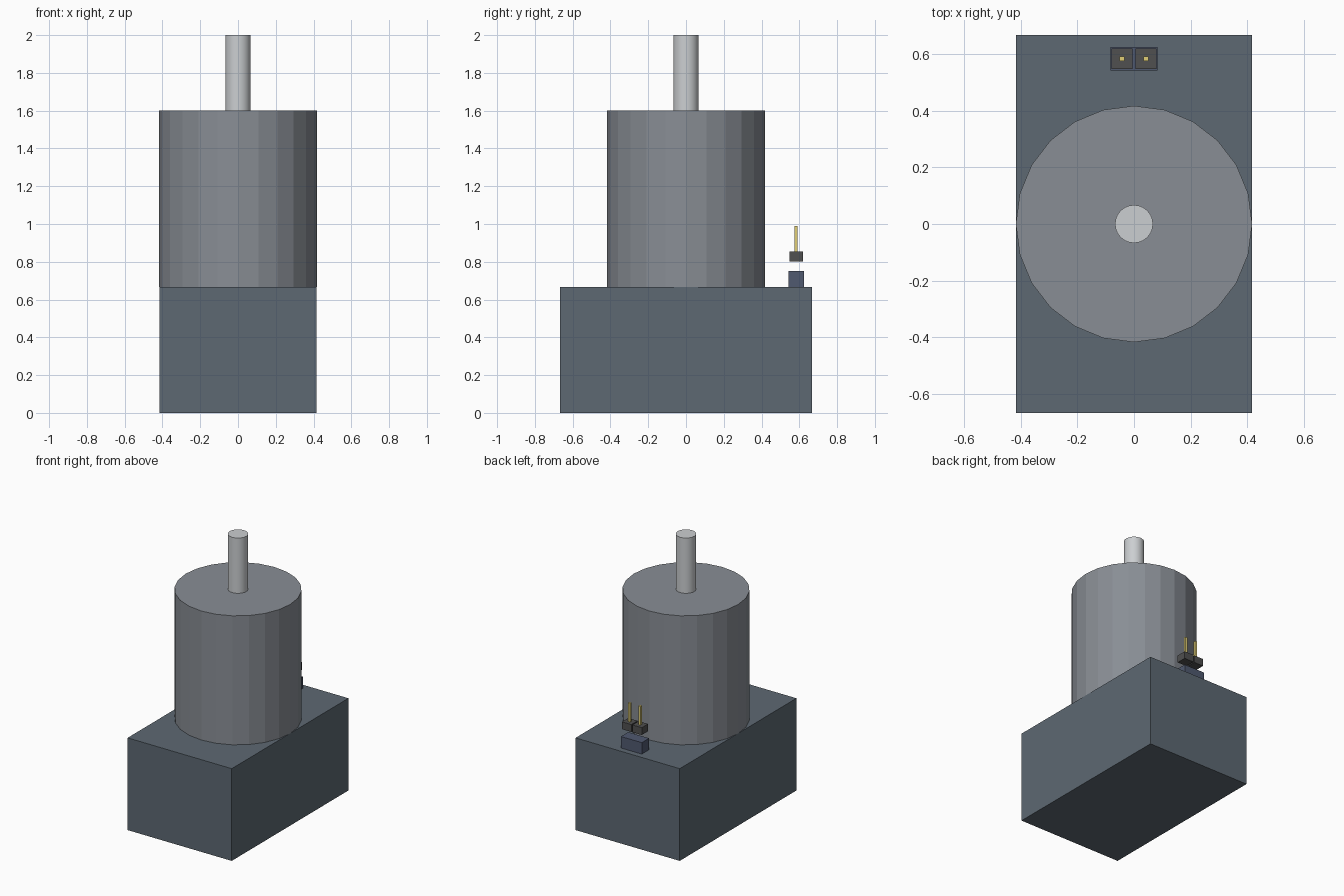
import bpy

if "Cube" in bpy.data.objects:
    bpy.data.objects.remove(bpy.data.objects["Cube"])


def material(name, rgb):
    m = bpy.data.materials.new(name)
    m.diffuse_color = (*rgb, 1)
    m.use_nodes = True
    m.node_tree.nodes["Principled BSDF"].inputs["Base Color"].default_value = m.diffuse_color
    return m


def box(name, x, y, z0, z1, sx, sy, mat):
    bpy.ops.mesh.primitive_cube_add(size=1, location=(x, y, (z0 + z1) / 2))
    o = bpy.context.object
    o.name = name
    o.scale = (sx, sy, z1 - z0)
    bpy.ops.object.transform_apply(location=False, rotation=False, scale=True)
    o.data.materials.append(mat)
    return o


def cylinder(name, radius, z0, z1, sides, mat):
    bpy.ops.mesh.primitive_cylinder_add(vertices=sides, radius=radius, depth=z1 - z0,
                                        location=(0, 0, (z0 + z1) / 2))
    o = bpy.context.object
    o.name = name
    o.data.materials.append(mat)
    return o


slate = material("slate", (0.11, 0.14, 0.17))
grey = material("casing_grey", (0.25, 0.27, 0.30))
steel = material("steel", (0.60, 0.62, 0.64))
blue = material("connector_blue", (0.08, 0.10, 0.16))
black = material("plastic_black", (0.08, 0.08, 0.08))
brass = material("brass", (0.75, 0.62, 0.18))

# Gearbox block, motor casing and output shaft
box("gearbox", 0, 0, 0, 0.667, 0.833, 1.333, slate)
cylinder("motor_casing", 0.417, 0.667, 1.6, 24, grey)
shaft = cylinder("shaft", 0.067, 1.6, 2.0, 24, steel)
bpy.ops.object.shade_smooth_by_angle()

# Connector with two raised pin headers
PIN_Y = 0.583
box("connector_block", 0, PIN_Y, 0.667, 0.75, 0.167, 0.083, blue)
for side, label in ((-1, "left"), (1, "right")):
    x = side * 0.042
    box(f"pin_collar_{label}", x, PIN_Y, 0.802, 0.855, 0.075, 0.072, black)
    box(f"pin_{label}", x, PIN_Y, 0.855, 0.99, 0.017, 0.017, brass)
